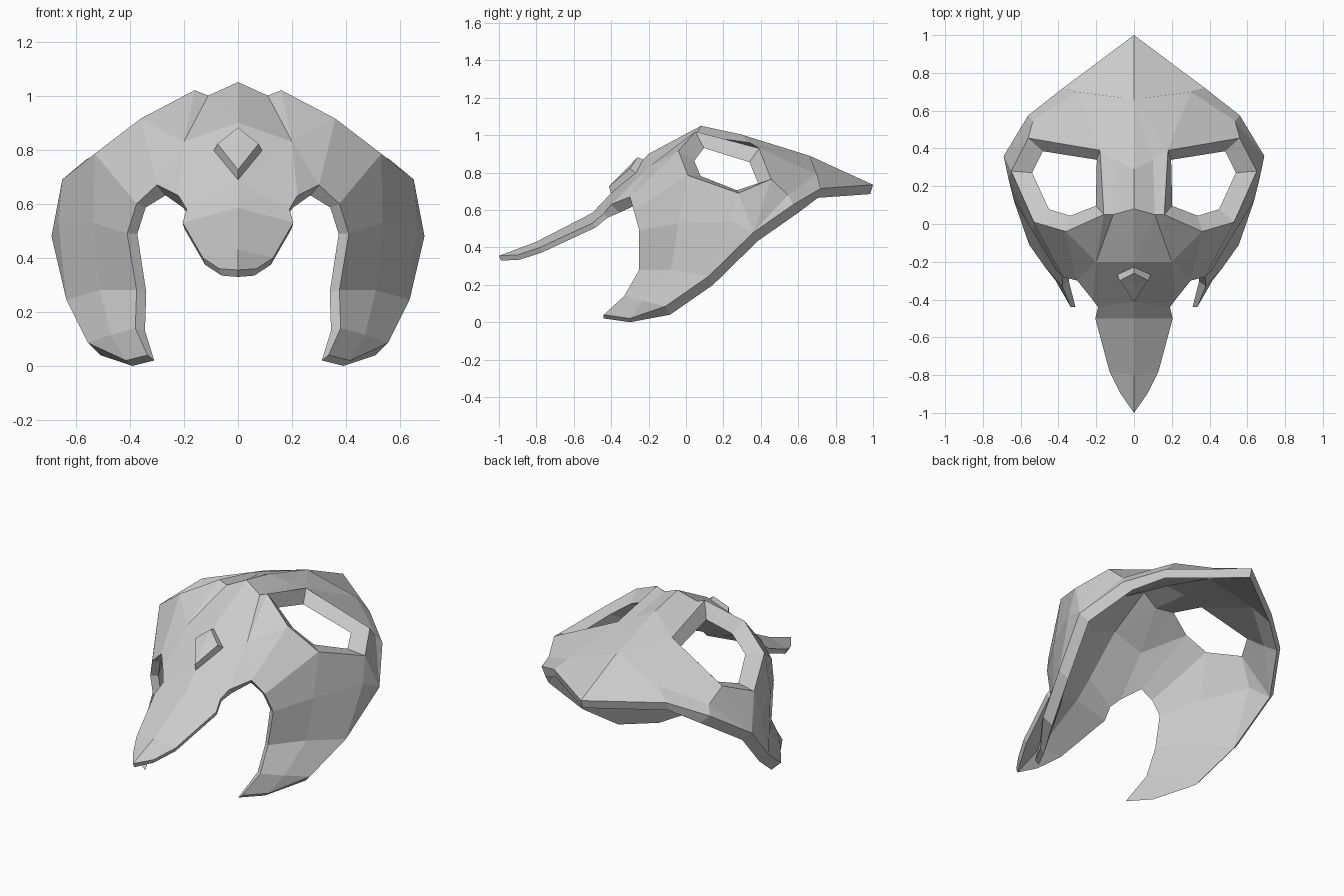
import bpy
import bmesh
from mathutils import Vector

cube = bpy.data.objects.get("Cube")
if cube:
    bpy.data.objects.remove(cube, do_unlink=True)

grey = bpy.data.materials.new("plain grey")
grey.use_nodes = True
colour = (0.6, 0.6, 0.6, 1)
grey.diffuse_color = colour
grey.node_tree.nodes["Principled BSDF"].inputs["Base Color"].default_value = colour


def surface(points, faces):
    """Make an outward-facing open surface from named points and faces."""
    bm = bmesh.new()
    verts = {key: bm.verts.new(co) for key, co in points.items()}
    for line in faces:
        bm.faces.new([verts[key] for key in line.split()])
    bmesh.ops.recalc_face_normals(bm, faces=bm.faces)
    if sum(f.normal.z * f.calc_area() for f in bm.faces) < 0:
        bmesh.ops.reverse_faces(bm, faces=bm.faces)
    bm.normal_update()
    return bm, verts


def finish(name, bm):
    """Turn a bmesh into a flat-shaded grey object."""
    mesh = bpy.data.meshes.new(name)
    bm.to_mesh(mesh)
    bm.free()
    mesh.materials.append(grey)
    obj = bpy.data.objects.new(name, mesh)
    bpy.context.collection.objects.link(obj)
    return obj


# Left half of the mask: centre line, beak edge, eye opening, rear edge, cheek
points = {
    "beak_tip": (0, -1, .355), "beak_mid": (0, -.8, .43),
    "beak_root": (0, -.5, .585), "nose": (0, -.41, .68),
    "brow": (0, -.2, .9), "crown": (0, .08, 1.05),
    "crown_back": (0, .29, 1.005), "nape": (0, .66, .89), "rear_tip": (0, 1, .735),
    "beak_a": (.07, -.9, .36), "beak_b": (.13, -.78, .4),
    "beak_c": (.205, -.5, .53), "beak_d": (.19, -.44, .58),
    "notch_in": (.22, -.4, .63), "notch_top": (.3, -.3, .67),
    "temple": (.2, -.2, .83),
    "valley_front": (.11, .05, 1), "valley_back": (.1, .34, .96),
    "eye_a": (.16, .05, 1.02), "eye_b": (.18, .39, .93),
    "eye_c": (.56, .455, .765), "eye_d": (.65, .28, .69),
    "eye_e": (.53, .01, .785), "eye_f": (.36, -.04, .915),
    "back_in": (.3, .7, .79), "back_out": (.535, .545, .68),
    "rear_edge": (.375, .72, .715), "rim_b": (.56, .575, .63),
    "rim_c": (.69, .36, .48), "rim_d": (.635, .12, .245),
    "rim_e": (.555, -.11, .085), "guard_end": (.415, -.3, .02),
    "cheek_a": (.375, -.28, .6), "cheek_b": (.41, -.25, .49),
    "cheek_c": (.375, -.25, .28), "cheek_d": (.38, -.33, .14),
    "guard_tip": (.335, -.44, .04),
    "side_a": (.535, -.04, .53), "side_b": (.665, .24, .54),
    "side_c": (.51, -.08, .28), "side_d": (.47, -.23, .115),
}

faces = [
    # Beak and forehead
    "beak_tip beak_a beak_b beak_mid", "beak_mid beak_b beak_c beak_root",
    "beak_root beak_c beak_d nose", "nose beak_d notch_in temple",
    "notch_in notch_top temple", "nose temple brow",
    "brow temple valley_front", "temple eye_a valley_front",
    "brow valley_front crown", "temple eye_f eye_a", "temple notch_top eye_f",
    # Crown ridge and back of the head
    "crown valley_front valley_back crown_back",
    "valley_front eye_a eye_b valley_back",
    "crown_back valley_back nape", "valley_back eye_b nape",
    "eye_b back_in nape", "eye_b eye_c back_out back_in",
    "nape back_in rear_edge rear_tip", "back_in back_out rim_b rear_edge",
    "eye_c eye_d rim_c", "eye_c rim_c back_out", "back_out rim_c rim_b",
    # Cheek and its pointed guard
    "notch_top cheek_a eye_e eye_f", "cheek_a cheek_b side_a eye_e",
    "eye_e side_a side_b eye_d", "eye_d side_b rim_c",
    "cheek_b cheek_c side_c side_a", "side_a side_c rim_d side_b",
    "side_b rim_d rim_c", "cheek_c cheek_d side_d side_c",
    "side_c side_d rim_e rim_d", "cheek_d guard_tip guard_end side_d",
    "side_d guard_end rim_e",
]

eye_centre = Vector((.4, .2, .9))
depths = {"beak": .03, "cheek": .045, "nose": .045, "eye": .075}
shifts = {"rim": (-.045, .025, -.045), "rear": (0, -.015, -.05),
          "guard": (-.025, 0, -.02)}


def inner_point(key, vert):
    """Where the inside of the shell lies behind a point of the outside."""
    kind = key.split("_")[0]
    co = vert.co
    if kind in shifts:
        return co + Vector(shifts[kind])
    inner = co - vert.normal * depths.get(kind, .065)
    if kind == "eye":
        inner += (eye_centre - co) * .15
    if co.x == 0:
        inner.x = 0
    return inner


# Line the outside with an inner skin and wall in every open edge
bm, verts = surface(points, faces)
inner = {v: bm.verts.new(inner_point(key, v)) for key, v in verts.items()}
walls = [e for e in bm.edges if e.is_boundary and any(v.co.x for v in e.verts)]
for face in list(bm.faces):
    bm.faces.new([inner[v] for v in reversed(face.verts)])
for edge in walls:
    a, b = edge.verts
    bm.faces.new((a, b, inner[b], inner[a]))
bmesh.ops.recalc_face_normals(bm, faces=bm.faces)
mask = finish("mask_shell", bm)
mirror = mask.modifiers.new("mirror", "MIRROR")
mirror.use_clip = True

# Raised diamond on the forehead, with sloping sides
corners = [Vector(c) for c in
           ((0, -.22, .875), (.095, -.27, .8), (0, -.41, .68), (-.095, -.27, .8))]
centre = sum(corners, Vector()) / len(corners)
out = Vector((0, -.72, .69))
gem_points, gem_faces = {"peak": centre + out * .04}, []
for i, corner in enumerate(corners):
    j = (i + 1) % len(corners)
    gem_points[f"base{i}"] = corner - out * .02
    gem_points[f"edge{i}"] = centre + (corner - centre) * .8 + out * .035
    gem_faces += [f"base{i} base{j} edge{j} edge{i}", f"edge{i} edge{j} peak"]
finish("forehead_diamond", surface(gem_points, gem_faces)[0])
